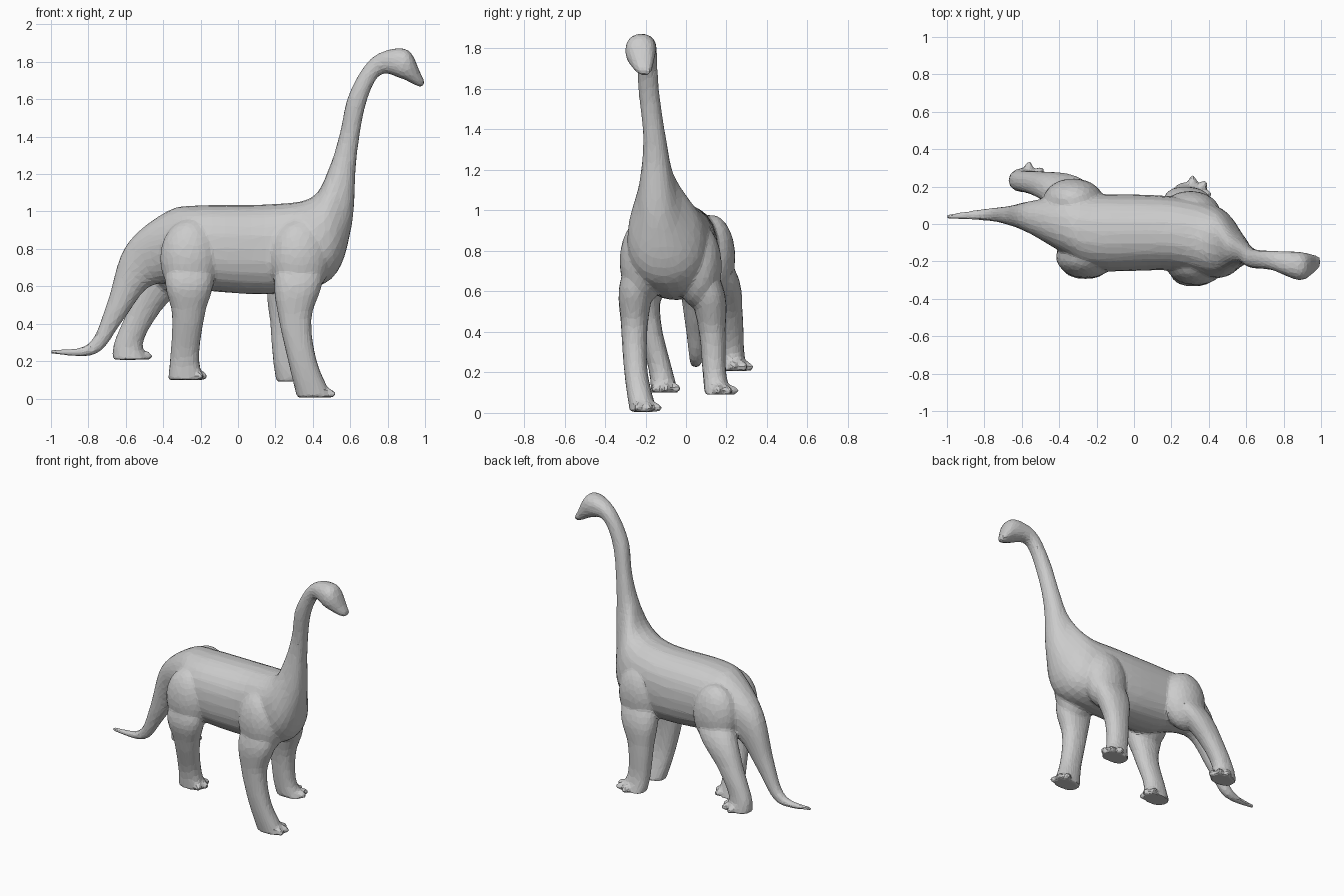
import bpy, bmesh, math
from mathutils import Vector, Matrix

if "Cube" in bpy.data.objects:
    bpy.data.objects.remove(bpy.data.objects["Cube"])

bm = bmesh.new()


def refine(rows, steps=6):
    """Catmull-Rom interpolation between section rows."""
    out = []
    for i in range(len(rows) - 1):
        p0, p1, p2 = rows[max(i - 1, 0)], rows[i], rows[i + 1]
        p3 = rows[min(i + 2, len(rows) - 1)]
        for s in range(steps):
            t = s / steps
            out.append([0.5 * (2 * b + (c - a) * t + (2 * a - 5 * b + 4 * c - d) * t * t
                               + (3 * b - a - 3 * c + d) * t ** 3)
                        for a, b, c, d in zip(p0, p1, p2, p3)])
    return out + [list(rows[-1])]


def boxy(v):
    """Slightly squares an ellipse."""
    return math.copysign(abs(v) ** .88, v)


def loft(sections, sides=24):
    """Closed tube through rounded sections (centre, axis u, axis v)."""
    rings = []
    for c, u, v in sections:
        angles = [2 * math.pi * k / sides for k in range(sides)]
        rings.append([bm.verts.new(c + u * boxy(math.cos(a)) + v * boxy(math.sin(a)))
                      for a in angles])
    for a, b in zip(rings, rings[1:]):
        for k in range(sides):
            n = (k + 1) % sides
            bm.faces.new((a[k], a[n], b[n], b[k]))
    bm.faces.new(rings[0])
    bm.faces.new(rings[-1])


def spine_section(r):
    xt, zt, xb, zb, y, w = r
    top, bottom = Vector((xt, y, zt)), Vector((xb, y, zb))
    return (top + bottom) / 2, (top - bottom) / 2, Vector((0, w, 0))


def leg_section(r):
    x, y, z, rx, ry = r
    return Vector((x, y, z)), Vector((rx, 0, 0)), Vector((0, ry, 0))


def blob(centre, size, yaw=0.0, pitch=0.0, detail=2):
    m = (Matrix.Translation(centre) @ Matrix.Rotation(yaw, 4, 'Z')
         @ Matrix.Rotation(pitch, 4, 'Y') @ Matrix.Diagonal((*size, 1)))
    bmesh.ops.create_icosphere(bm, subdivisions=detail, radius=1, matrix=m)


# Tail and torso: top x, top z, bottom x, bottom z, centre y, half width
trunk = [
    (-1.0, .262, -1.0, .238, .04, .013),
    (-.80, .292, -.76, .238, .05, .033),
    (-.70, .51, -.62, .41, .045, .052),
    (-.60, .815, -.47, .60, .035, .09),
    (-.38, 1.0, -.28, .60, -.01, .17),
    (-.20, 1.033, -.16, .575, -.045, .205),
    (.20, 1.04, .20, .56, -.05, .198),
    (.40, 1.08, .50, .64, -.10, .19),
]
# Neck and head, same columns
neck = [
    (.49, 1.24, .607, .92, -.14, .095),
    (.545, 1.42, .633, 1.28, -.155, .056),
    (.595, 1.63, .682, 1.57, -.185, .051),
    (.72, 1.825, .76, 1.73, -.195, .052),
    (.90, 1.868, .87, 1.712, -.225, .076),
    (.978, 1.735, .955, 1.672, -.21, .044),
    (1.0, 1.692, .985, 1.664, -.20, .024),
]
loft([spine_section(r) for r in refine(trunk + neck)])

# Brow bumps on both sides of the head
for side in (-1, 1):
    blob((.88, -.225 + side * .055, 1.815), (.035, .018, .02), pitch=.4)


def leg(heading, *joints):
    """Leg through root, thigh, knee, ankle and sole, with a haunch and three toes."""
    radii = [(.06, .04), (.13, .085), (.088, .066), (.077, .058), (.095, .068)]
    loft([leg_section(r) for r in refine([j + r for j, r in zip(joints, radii)])])
    # Muscle over the thigh, blending the leg into the flank
    root, thigh = Vector(joints[0]), Vector(joints[1])
    blob(thigh.lerp(root, .35), (.16, .115, .21), detail=4)
    x, y, z = joints[-1]
    for fan in (-42, 0, 42):
        a = math.radians(heading + fan)
        blob((x + .078 * math.cos(a), y + .06 * math.sin(a), z + .024),
             (.045, .025, .026), yaw=a, pitch=.2)


# Near front, far front, near hind and far hind legs
leg(20, (.34, -.16, .93), (.325, -.24, .65), (.305, -.255, .43), (.345, -.247, .2), (.41, -.21, .005))
leg(40, (.32, -.01, .92), (.29, .10, .62), (.26, .13, .40), (.265, .14, .20), (.30, .16, .09))
leg(5, (-.25, -.12, .93), (-.26, -.205, .65), (-.265, -.19, .45), (-.285, -.13, .23), (-.28, -.105, .10))
leg(40, (-.26, .05, .93), (-.36, .17, .68), (-.50, .215, .47), (-.585, .23, .30), (-.575, .235, .207))

bmesh.ops.recalc_face_normals(bm, faces=bm.faces)
mesh = bpy.data.meshes.new("dinosaur_body")
bm.to_mesh(mesh)
bm.free()
body = bpy.data.objects.new("dinosaur_body", mesh)
bpy.context.collection.objects.link(body)

# Fuse the parts into one skin, soften the joints, reduce to visible facets
fuse = body.modifiers.new("fuse", 'REMESH')
fuse.mode = 'VOXEL'
fuse.voxel_size = .01
soft = body.modifiers.new("soften", 'SMOOTH')
soft.factor = .5
soft.iterations = 10
facets = body.modifiers.new("facets", 'DECIMATE')
facets.ratio = .07
